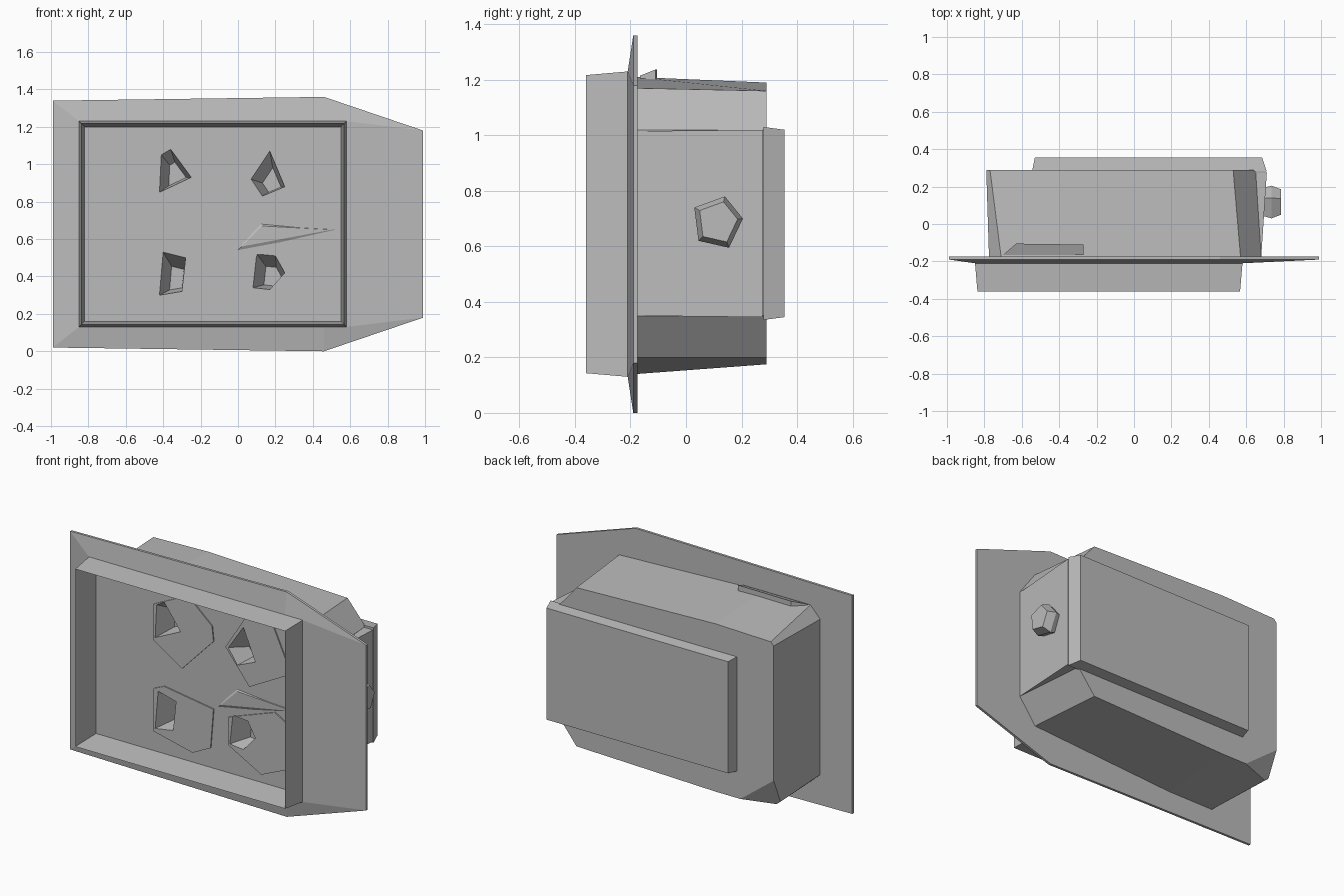
import bpy, bmesh
from mathutils import Vector

cube = bpy.data.objects.get("Cube")
if cube:
    bpy.data.objects.remove(cube, do_unlink=True)

grey = bpy.data.materials.new("plain_grey")
grey.use_nodes = True
COLOUR = (0.5, 0.5, 0.5, 1)
grey.diffuse_color = COLOUR
grey.node_tree.nodes["Principled BSDF"].inputs["Base Color"].default_value = COLOUR


def finish(name, bm):
    bmesh.ops.recalc_face_normals(bm, faces=bm.faces[:])
    mesh = bpy.data.meshes.new(name)
    bm.to_mesh(mesh)
    bm.free()
    mesh.materials.append(grey)
    obj = bpy.data.objects.new(name, mesh)
    bpy.context.collection.objects.link(obj)
    return obj


def add_loft(bm, loops):
    """Skin a list of equally long point loops and cap both ends."""
    rings = [[bm.verts.new(p) for p in loop] for loop in loops]
    for a, b in zip(rings, rings[1:]):
        for i in range(len(a)):
            j = (i + 1) % len(a)
            bm.faces.new((a[i], a[j], b[j], b[i]))
    bm.faces.new(rings[0])
    bm.faces.new(rings[-1])


def at_y(points, y):
    return [(x, y, z) for x, z in points]


def frame_loop(inset, y):
    x0, x1, z0, z1 = -0.85 + inset, 0.58 - inset, 0.13 + inset, 1.23 - inset
    return at_y([(x0, z0), (0.46, z0), (x1, z0), (x1, z1), (0.46, z1), (x0, z1)], y)


# Front panel with its thin raised frame and recessed floor
outline = [(-0.99, 0.02), (0.46, 0), (0.99, 0.18), (0.99, 1.18), (0.46, 1.36), (-0.99, 1.34)]
bm = bmesh.new()
add_loft(bm, [at_y(outline, -0.175), at_y(outline, -0.19), frame_loop(0, -0.21),
              frame_loop(0.013, -0.36), frame_loop(0.03, -0.185)])
panel = finish("framed_front_panel", bm)

# Rear housing: chamfered corners, slightly tapered towards the back
front = [(-0.775, 0.2), (-0.775, 1.14), (-0.71, 1.21), (-0.4, 1.21), (0.57, 1.17),
         (0.68, 1.02), (0.68, 0.35), (0.57, 0.2), (-0.4, 0.14), (-0.71, 0.14)]
back = [(-0.79, 0.19), (-0.79, 1.16), (-0.77, 1.18), (-0.4, 1.19), (0.53, 1.16),
        (0.65, 1.02), (0.65, 0.35), (0.53, 0.2), (-0.4, 0.175), (-0.77, 0.175)]
bm = bmesh.new()
add_loft(bm, [at_y(front, -0.18), at_y(back, 0.29)])
# Chipped lower corner
a, b, c = Vector((-0.6, 0.29, 0.2)), Vector((-0.77, 0.29, 0.33)), Vector((-0.78, 0.22, 0.18))
normal = (b - a).cross(c - a)
if normal.dot(Vector((-0.79, 0.29, 0.18)) - a) < 0:
    normal.negate()
bmesh.ops.bisect_plane(bm, geom=bm.verts[:] + bm.edges[:] + bm.faces[:],
                       plane_co=a, plane_no=normal, clear_outer=True)
bmesh.ops.holes_fill(bm, edges=[e for e in bm.edges if e.is_boundary])
housing = finish("rear_housing", bm)

# Rear cover, wrapping over the housing's side
bm = bmesh.new()
sections = [(0.68, 0.68, -0.18, 0.35), (-0.545, 0.71, 0.28, 0.335), (-0.53, 0.685, 0.355, 0.345)]
sections[0] = (0.64, 0.68, -0.18, 0.35)
add_loft(bm, [at_y([(x0, z), (x1, z), (x1, 1.365 - z), (x0, 1.365 - z)], y)
              for x0, x1, y, z in [sections[0], (0.62, 0.71, 0.275, 0.345)]])
add_loft(bm, [at_y([(x0, z), (x1, z), (x1, 1.365 - z), (x0, 1.365 - z)], y)
              for x0, x1, y, z in sections[1:]])
finish("rear_cover", bm)

# Five-sided side knob
bm = bmesh.new()
knob = [(0.03, 0.74), (0.14, 0.78), (0.205, 0.7), (0.155, 0.595), (0.045, 0.62)]
add_loft(bm, [[(x, 0.118 + (y - 0.118) * s, 0.69 + (z - 0.69) * s) for y, z in knob]
              for x, s in ((0.66, 0.75), (0.735, 1), (0.785, 0.78))])
finish("side_knob", bm)

# Small spur on the top edge
bm = bmesh.new()
add_loft(bm, [[(-0.7, -0.165, z), (-0.27, -0.165, z), (-0.27, -0.11, z + dz), (-0.63, -0.105, z + dz)]
              for z, dz in ((1.19, 0.01), (1.215, 0.022))])
finish("top_spur", bm)

# Low crease on the panel floor
bm = bmesh.new()
crease = [(-0.03, 0.52), (0.54, 0.65), (0.12, 0.69)]
add_loft(bm, [at_y(crease, -0.18), at_y([(0.02, 0.56), (0.5, 0.65), (0.13, 0.67)], -0.19)])
finish("floor_crease", bm)

# Four many-sided pads, each with a slanted off-centre pit
pads = [
    [(-0.43, 1.05), (-0.2, 1.16), (-0.04, 1.02), (-0.03, 0.93), (-0.24, 0.71), (-0.43, 0.83)],
    [(0.05, 0.92), (0.19, 1.14), (0.37, 1.13), (0.49, 0.87), (0.21, 0.72)],
    [(-0.43, 0.54), (-0.36, 0.57), (-0.03, 0.52), (-0.05, 0.28), (-0.17, 0.22), (-0.43, 0.28)],
    [(0.07, 0.5), (0.38, 0.61), (0.45, 0.57), (0.45, 0.28), (0.29, 0.21), (0.07, 0.33)],
]
pits = [
    [(-0.42, 0.85), (-0.41, 1.05), (-0.36, 1.08), (-0.25, 0.93)],
    [(0.07, 0.92), (0.17, 1.07), (0.25, 0.88), (0.13, 0.83)],
    [(-0.42, 0.3), (-0.4, 0.53), (-0.28, 0.5), (-0.3, 0.32)],
    [(0.08, 0.34), (0.1, 0.52), (0.2, 0.51), (0.25, 0.42), (0.17, 0.33)],
]
bm = bmesh.new()
for pad in pads:
    add_loft(bm, [at_y(pad, -0.18), at_y(pad, -0.192)])
pad_object = finish("floor_pads", bm)

bm = bmesh.new()
for pit in pits:
    cx = sum(x for x, z in pit) / len(pit) + 0.05
    cz = sum(z for x, z in pit) / len(pit) - 0.05
    floor = [(cx + (x - cx) * 0.55, cz + (z - cz) * 0.55) for x, z in pit]
    add_loft(bm, [at_y(pit, -0.22), at_y(pit, -0.19), at_y(floor, -0.08)])
cutter = finish("pit_cutter", bm)
cutter.hide_render = True
cutter.hide_viewport = True
cutter.display_type = 'WIRE'

for obj in (panel, housing, pad_object):
    cut = obj.modifiers.new("pits", 'BOOLEAN')
    cut.operation = 'DIFFERENCE'
    cut.solver = 'EXACT'
    cut.object = cutter
